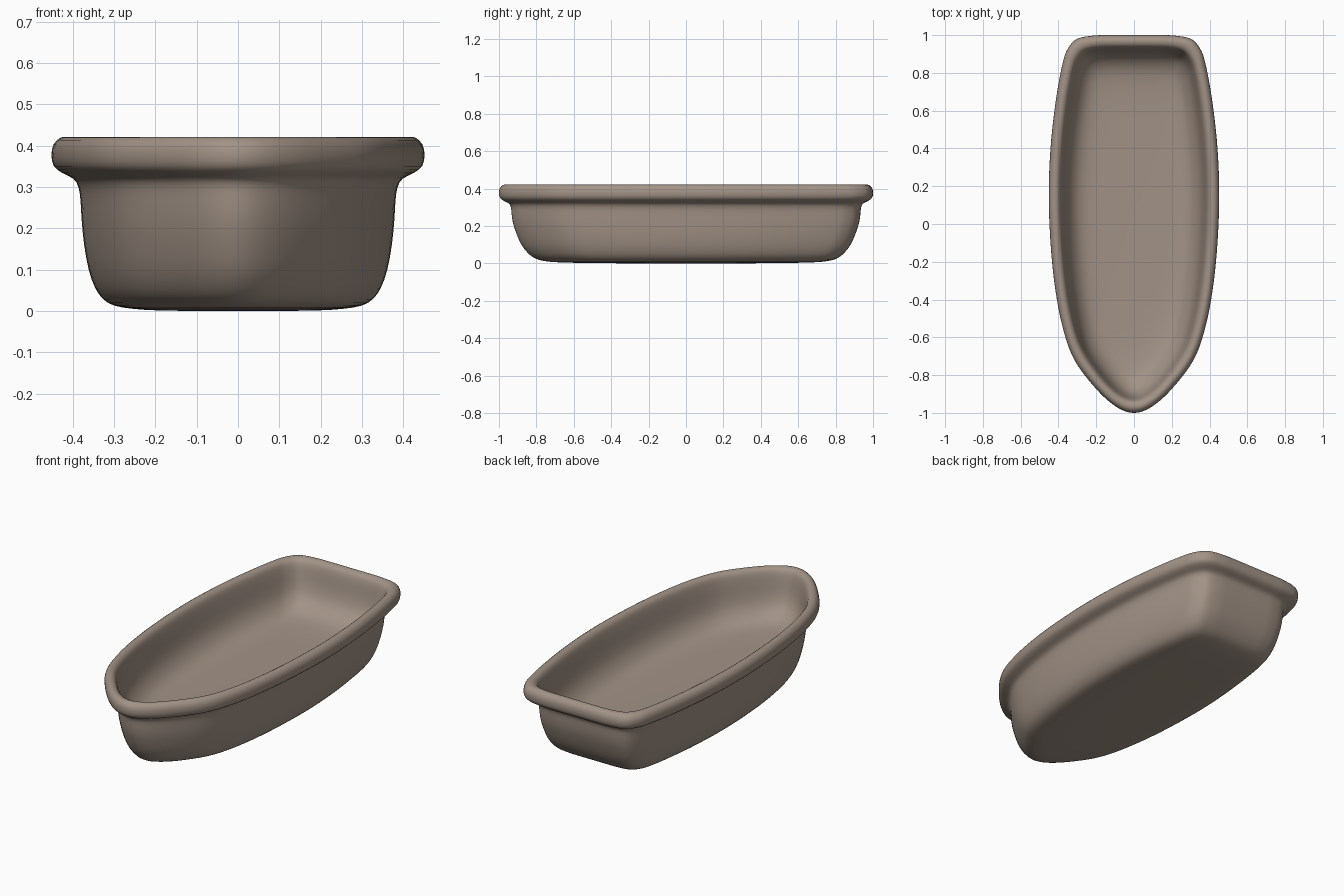
import bpy, bmesh
from mathutils import Vector

# Right half of the rim outline, stern to bow (x, y)
HALF = [(0, 1), (0.12, 1), (0.22, 0.997), (0.305, 0.978), (0.352, 0.925), (0.378, 0.85),
        (0.41, 0.68), (0.438, 0.45), (0.451, 0.2), (0.445, -0.05), (0.423, -0.3),
        (0.382, -0.53), (0.318, -0.715), (0.203, -0.87), (0.095, -0.967), (0, -1)]
# Wall section from outer bottom, over the rim, to inner floor (x inset, y inset, z)
SECTION = [(0.40, 0.85, 0.0), (0.27, 0.55, 0.001), (0.20, 0.33, 0.005), (0.152, 0.24, 0.013),
           (0.126, 0.19, 0.028), (0.106, 0.155, 0.055), (0.090, 0.12, 0.10), (0.079, 0.093, 0.16),
           (0.073, 0.074, 0.22), (0.070, 0.067, 0.27), (0.065, 0.064, 0.30), (0.053, 0.053, 0.32),
           (0.026, 0.026, 0.334), (0.006, 0.006, 0.35), (0, 0, 0.376), (0.005, 0.005, 0.403),
           (0.023, 0.023, 0.42), (0.043, 0.045, 0.419), (0.058, 0.061, 0.406), (0.067, 0.071, 0.38),
           (0.076, 0.079, 0.34), (0.085, 0.088, 0.295), (0.098, 0.103, 0.25), (0.117, 0.127, 0.215),
           (0.143, 0.165, 0.186), (0.175, 0.22, 0.167), (0.22, 0.34, 0.155), (0.29, 0.57, 0.151),
           (0.40, 0.85, 0.15)]


def spline(points, steps, closed):
    """Catmull-Rom curve through the points."""
    pts = [Vector(p) for p in points]
    n = len(pts)
    get = (lambda i: pts[i % n]) if closed else (lambda i: pts[max(0, min(n - 1, i))])
    out = []
    for i in range(n if closed else n - 1):
        a, b, c, d = (get(i + k) for k in (-1, 0, 1, 2))
        for s in range(steps):
            t = s / steps
            out.append(0.5 * (2 * b + (c - a) * t + (2 * a - 5 * b + 4 * c - d) * t * t
                              + (3 * b - a - 3 * c + d) * t ** 3))
    if not closed:
        out.append(pts[-1])
    return out


outline = spline(HALF + [(-x, y) for x, y in HALF[-2:0:-1]], 5, True)
section = spline(SECTION, 2, False)

# Boat-shaped tub: the outline swept along the wall section
bm = bmesh.new()
rings = [[bm.verts.new((p.x * (0.451 - dx) / 0.451, p.y * (1 - dy), z)) for p in outline]
         for dx, dy, z in section]
n = len(outline)
for lo, hi in zip(rings, rings[1:]):
    for i in range(n):
        j = (i + 1) % n
        bm.faces.new((lo[i], lo[j], hi[j], hi[i]))

# Close the underside and the inner floor
bm.faces.new(rings[0])
bm.faces.new(rings[-1])
bmesh.ops.recalc_face_normals(bm, faces=bm.faces)
for f in bm.faces:
    f.smooth = True

mesh = bpy.data.meshes.new("boat_hull")
bm.to_mesh(mesh)
bm.free()
hull = bpy.data.objects.new("boat_hull", mesh)
bpy.context.collection.objects.link(hull)

mat = bpy.data.materials.new("warm_brown")
mat.diffuse_color = (0.36, 0.29, 0.24, 1)
mesh.materials.append(mat)
